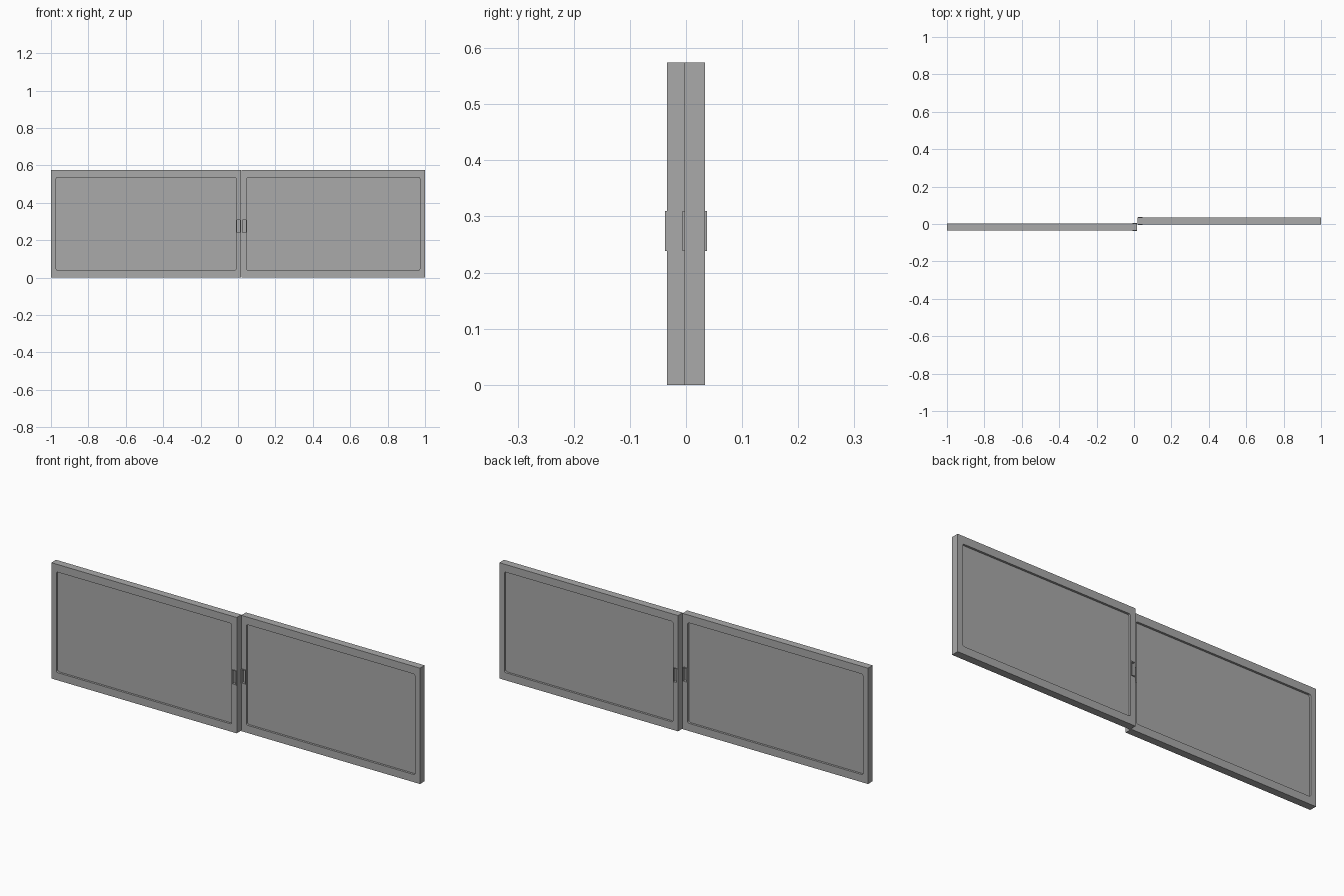
import bpy
from math import cos, sin, pi, radians
from mathutils import Matrix

cube = bpy.data.objects.get("Cube")
if cube:
    bpy.data.objects.remove(cube, do_unlink=True)

HEIGHT = 0.574
DEPTH = 0.037        # thickness of one sash
CORE = 0.016         # thickness of the infill board
SIDE, RAIL = 0.028, 0.038
GRIP_W, GRIP_LOW, GRIP_HIGH = 0.024, 0.238, 0.31

grey = bpy.data.materials.new("plain_grey")
grey.use_nodes = True
grey.diffuse_color = (0.4, 0.4, 0.4, 1)
grey.node_tree.nodes["Principled BSDF"].inputs["Base Color"].default_value = (0.4, 0.4, 0.4, 1)


def rect(x0, x1, z0, z1, radius=0.0):
    """Rectangle outline, with optional rounded corners."""
    if not radius:
        return [(x0, z0), (x1, z0), (x1, z1), (x0, z1)]
    centres = [(x1 - radius, z1 - radius), (x0 + radius, z1 - radius),
               (x0 + radius, z0 + radius), (x1 - radius, z0 + radius)]
    points = []
    for quarter, (cx, cz) in enumerate(centres):
        for step in range(5):
            a = (quarter + step / 4) * pi / 2
            points.append((cx + radius * cos(a), cz + radius * sin(a)))
    return points


def slab(name, outlines, y, thickness):
    """Upright slab from an outer outline followed by holes."""
    curve = bpy.data.curves.new(name + "_outline", "CURVE")
    curve.dimensions = "2D"
    curve.fill_mode = "BOTH"
    curve.extrude = thickness / 2
    for outline in outlines:
        spline = curve.splines.new("POLY")
        spline.points.add(len(outline) - 1)
        for point, (px, pz) in zip(spline.points, outline):
            point.co = (px, pz, 0, 1)
        spline.use_cyclic_u = True
    helper = bpy.data.objects.new(name + "_helper", curve)
    bpy.context.scene.collection.objects.link(helper)
    graph = bpy.context.evaluated_depsgraph_get()
    mesh = bpy.data.meshes.new_from_object(helper.evaluated_get(graph))
    bpy.data.objects.remove(helper, do_unlink=True)
    bpy.data.curves.remove(curve)
    mesh.name = name
    mesh.transform(Matrix.Translation((0, y, 0)) @ Matrix.Rotation(radians(90), 4, "X"))
    mesh.shade_flat()
    mesh.materials.clear()
    mesh.materials.append(grey)
    obj = bpy.data.objects.new(name, mesh)
    bpy.context.scene.collection.objects.link(obj)
    return obj


def sash(name, x0, x1, y, grip_x):
    """One sliding door: frame, infill board and recessed pull."""
    g0, g1 = grip_x - GRIP_W / 2, grip_x + GRIP_W / 2
    window = rect(x0 + SIDE, x1 - SIDE, RAIL, HEIGHT - RAIL, 0.008)
    pocket = rect(g0 + 0.002, g1 - 0.002, GRIP_LOW + 0.002, GRIP_HIGH - 0.002)
    slab(name + "_frame", [rect(x0, x1, 0, HEIGHT), window, pocket], y, DEPTH)
    slab(name + "_board", [rect(x0 + 0.002, x1 - 0.002, 0.01, HEIGHT - 0.01)], y, CORE)
    # pull rim stands proud on both faces
    rim = rect(g0, g1, GRIP_LOW, GRIP_HIGH)
    opening = rect(g0 + 0.003, g1 - 0.003, GRIP_LOW + 0.003, GRIP_HIGH - 0.003)
    slab(name + "_pull", [rim, opening], y, DEPTH + 0.006)


# two doors on neighbouring tracks, meeting near the middle
sash("front_door", -1.0, 0.017, -0.0155, 0.017 - SIDE / 2)
sash("rear_door", 0.02, 1.0, 0.0155, 0.02 + SIDE / 2)
